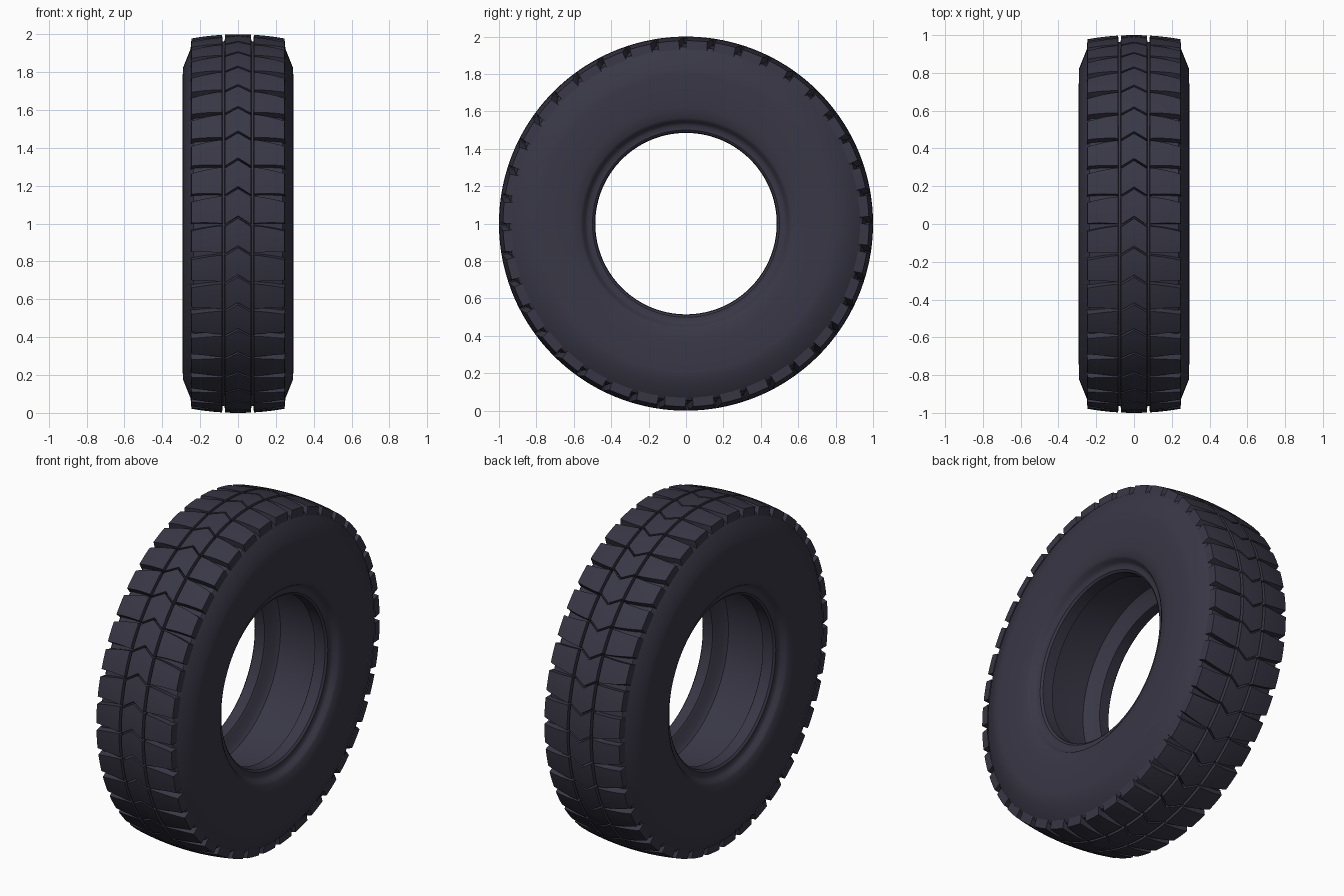
import bpy, bmesh
from math import sin, cos, pi, radians

cube = bpy.data.objects.get("Cube")
if cube:
    bpy.data.objects.remove(cube, do_unlink=True)

rubber = bpy.data.materials.new("dark rubber")
rubber.use_nodes = True
color = (0.04, 0.038, 0.06, 1)
rubber.diffuse_color = color
rubber.node_tree.nodes["Principled BSDF"].inputs["Base Color"].default_value = color
rubber.node_tree.nodes["Principled BSDF"].inputs["Roughness"].default_value = 0.8

LUGS = 40
PITCH = 2 * pi / LUGS


def place(x, r, a):
    # Wheel axis runs along x; angle a starts at the front and climbs over the top
    return (x, -r * cos(a), 1 + r * sin(a))


def finish(name, bm, angle):
    bmesh.ops.recalc_face_normals(bm, faces=bm.faces)
    mesh = bpy.data.meshes.new(name)
    bm.to_mesh(mesh)
    bm.free()
    mesh.materials.append(rubber)
    obj = bpy.data.objects.new(name, mesh)
    bpy.context.collection.objects.link(obj)
    bpy.ops.object.select_all(action="DESELECT")
    obj.select_set(True)
    bpy.context.view_layer.objects.active = obj
    bpy.ops.object.shade_smooth_by_angle(angle=radians(angle))


# Tyre body: half section from the crown, down the sidewall, round the bead
# and into the hollow inside, mirrored and spun about the axle
half = [(0.0, 0.966), (0.12, 0.962), (0.235, 0.945), (0.25, 0.925), (0.272, 0.87),
        (0.29, 0.825), (0.292, 0.79), (0.293, 0.70), (0.288, 0.62), (0.28, 0.565),
        (0.27, 0.55), (0.25, 0.54), (0.24, 0.525), (0.24, 0.50), (0.23, 0.488),
        (0.165, 0.485), (0.155, 0.50), (0.14, 0.55), (0.12, 0.57), (0.0, 0.575)]
section = half + [(-x, r) for x, r in half[-2:0:-1]]
bm = bmesh.new()
STEPS = 120
rings = [[bm.verts.new(place(x, r, 2 * pi * i / STEPS)) for x, r in section]
         for i in range(STEPS)]
for i in range(STEPS):
    a, b = rings[i], rings[(i + 1) % STEPS]
    for j in range(len(section)):
        k = (j + 1) % len(section)
        bm.faces.new((a[j], a[k], b[k], b[j]))
finish("tyre_body", bm, 35)


def crown(x):
    # Outer radius of the tread across its width
    return 1.0 - 0.36 * x * x


def sweep(x):
    # Chevron in the middle rib, gentle curve across the shoulders
    ax = abs(x)
    if ax < 0.08:
        return 0.035 - 0.65 * ax
    return -0.005 - 0.5 * (ax - 0.08) ** 2


def gap(x):
    # Cross grooves open up towards the shoulder
    return 0.006 + 0.016 * max(0, abs(x) - 0.09) / 0.16


def lug(bm, xs, start):
    # One tread block: curved top, slightly flared walls
    cols = 5
    mid = (xs[0] + xs[-1]) / 2
    wide = xs[-1] - xs[0]
    top, foot = [], []
    for x in xs:
        lo = start + sweep(x) + gap(x)
        hi = start + sweep(x) + PITCH - gap(x)
        foot_x = x + 0.008 * (x - mid) / wide
        foot_r = 0.93 if abs(x) > 0.24 else 0.95
        top.append([bm.verts.new(place(x, crown(x), lo + (hi - lo) * i / cols))
                    for i in range(cols + 1)])
        foot.append([bm.verts.new(place(foot_x, foot_r, lo - 0.004 + (hi - lo + 0.008) * i / cols))
                     for i in range(cols + 1)])
    for j in range(len(xs) - 1):
        for i in range(cols):
            bm.faces.new((top[j][i], top[j][i + 1], top[j + 1][i + 1], top[j + 1][i]))
        for i in (0, cols):
            bm.faces.new((top[j][i], top[j + 1][i], foot[j + 1][i], foot[j][i]))
    for j in (0, -1):
        for i in range(cols):
            bm.faces.new((top[j][i], top[j][i + 1], foot[j][i + 1], foot[j][i]))


# Tread: a chevron middle rib and two shoulder rows
shoulder = [0.084 + 0.162 * i / 6 for i in range(7)]
rows = {"middle_tread_blocks": [-0.068, -0.034, 0, 0.034, 0.068],
        "left_shoulder_blocks": shoulder,
        "right_shoulder_blocks": [-x for x in reversed(shoulder)]}
for name, xs in rows.items():
    bm = bmesh.new()
    for n in range(LUGS):
        lug(bm, xs, n * PITCH)
    finish(name, bm, 30)
